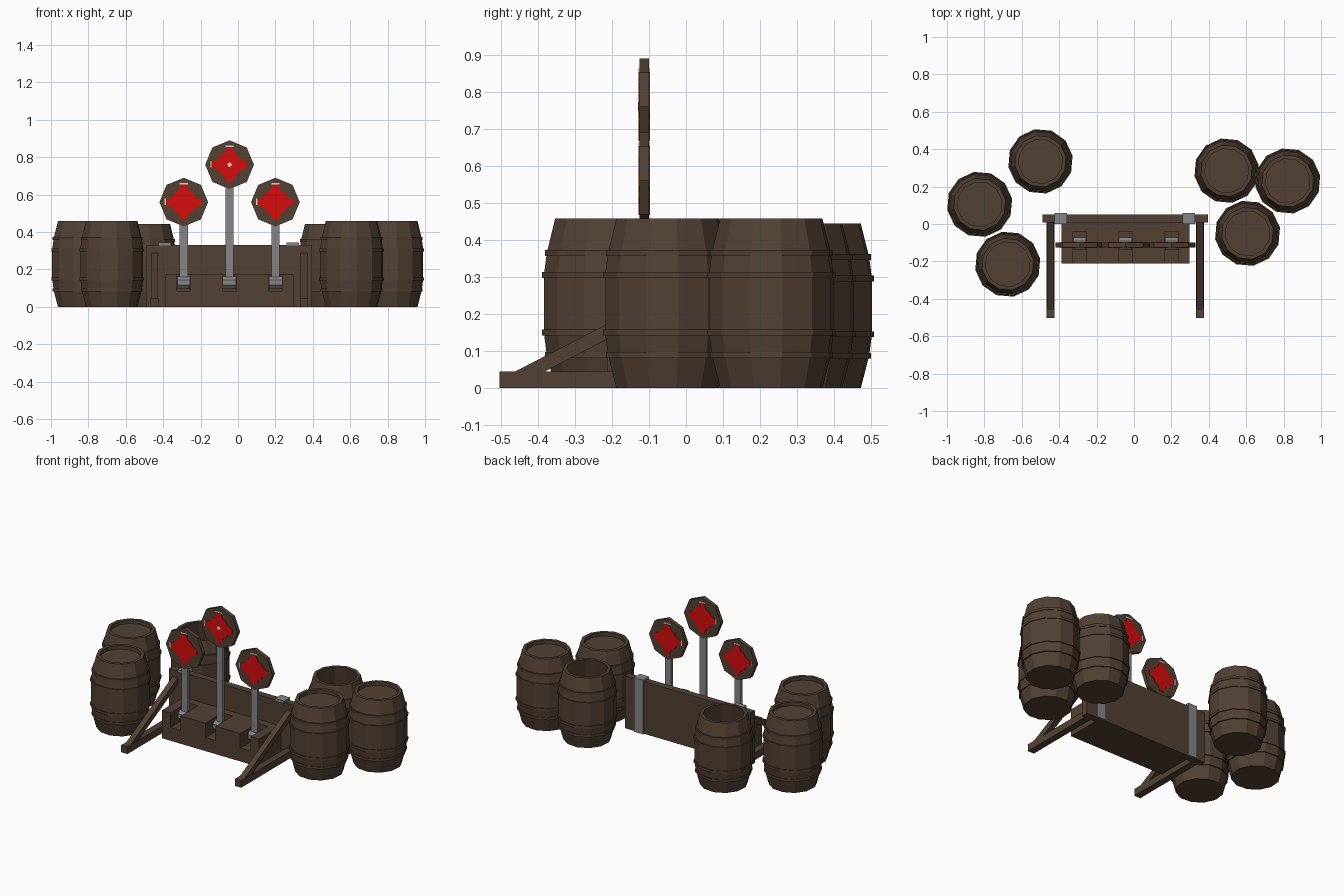
import bpy, bmesh, math
from mathutils import Matrix

cube = bpy.data.objects.get("Cube")
if cube:
    bpy.data.objects.remove(cube, do_unlink=True)


def material(name, rgb):
    m = bpy.data.materials.new(name)
    m.use_nodes = True
    m.diffuse_color = (*rgb, 1)
    m.node_tree.nodes["Principled BSDF"].inputs["Base Color"].default_value = (*rgb, 1)
    return m


wood = material("brown wood", (0.085, 0.053, 0.034))
metal = material("grey metal", (0.24, 0.24, 0.25))
red = material("red paint", (0.66, 0.004, 0.004))
white = material("white paint", (0.7, 0.7, 0.66))


def finish(name, bm, mat):
    bmesh.ops.recalc_face_normals(bm, faces=bm.faces)
    mesh = bpy.data.meshes.new(name)
    bm.to_mesh(mesh)
    bm.free()
    mesh.materials.append(mat)
    ob = bpy.data.objects.new(name, mesh)
    bpy.context.collection.objects.link(ob)
    return ob


def prism(name, pts, axis, a, b, mat):
    """Extrude a 2D outline (horizontal, z) along x or y from a to b."""
    bm = bmesh.new()
    rings = []
    for t in (a, b):
        rings.append([bm.verts.new((t, u, v) if axis == "x" else (u, t, v)) for u, v in pts])
    for ring in rings:
        bm.faces.new(ring)
    n = len(pts)
    for i in range(n):
        j = (i + 1) % n
        bm.faces.new((rings[0][i], rings[0][j], rings[1][j], rings[1][i]))
    return finish(name, bm, mat)


def box(name, x0, x1, y0, y1, z0, z1, mat):
    return prism(name, [(x0, z0), (x1, z0), (x1, z1), (x0, z1)], "y", y0, y1, mat)


def circle(cx, cz, r, n, turn=0.0):
    return [(cx + r * math.cos(math.tau * i / n + turn),
             cz + r * math.sin(math.tau * i / n + turn)) for i in range(n)]


# Barrels: staves turned from a profile, with four hoops
STAVES = 12
OUTER = [(0.14, 0), (0.163, 0.09), (0.171, 0.15), (0.171, 0.305), (0.163, 0.365), (0.14, 0.458)]
LIDDED = [(0.12, 0.458), (0.12, 0.435)]
OPEN = [(0.12, 0.458), (0.15, 0.3), (0.15, 0.15), (0.12, 0.03)]


def lathe(bm, profile, caps):
    rings = [[bm.verts.new((x, y, z)) for x, y in circle(0, 0, r, STAVES, math.radians(10))]
             for r, z in profile]
    if not caps:
        rings.append(rings[0])
    for lo, hi in zip(rings, rings[1:]):
        for i in range(STAVES):
            j = (i + 1) % STAVES
            bm.faces.new((lo[i], lo[j], hi[j], hi[i]))
    if caps:
        bm.faces.new(rings[0])
        bm.faces.new(rings[-1])


def barrel(name, x, y, is_open):
    place = Matrix.Translation((x, y, 0))
    if is_open:
        place = place @ Matrix.Diagonal((0.99, 0.99, 0.97, 1))
    bm = bmesh.new()
    lathe(bm, OUTER + (OPEN if is_open else LIDDED), True)
    bm.transform(place)
    finish(name, bm, wood)
    bm = bmesh.new()
    for r, z in OUTER[1:5]:
        lathe(bm, [(r - 0.01, z - 0.008), (r + 0.005, z - 0.008),
                   (r + 0.005, z + 0.008), (r - 0.01, z + 0.008)], False)
    bm.transform(place)
    finish(name + "_hoops", bm, wood)


barrel("right_back_barrel", -0.5, 0.335, True)
barrel("right_outer_barrel", -0.825, 0.105, False)
barrel("right_front_barrel", -0.675, -0.215, False)
barrel("left_back_barrel", 0.495, 0.285, True)
barrel("left_outer_barrel", 0.822, 0.23, False)
barrel("left_front_barrel", 0.607, -0.05, False)

# Back board with metal straps
box("back_board", -0.49, 0.395, 0.007, 0.05, 0, 0.332, wood)
for side, x in (("right", -0.392), ("left", 0.292)):
    prism(side + "_strap",
          [(0.05, 0), (0.06, 0), (0.06, 0.345), (0, 0.345), (0, 0.328), (0.007, 0.328),
           (0.007, 0.333), (0.05, 0.333)], "x", x - 0.033, x + 0.033, metal)

# Slotted base box
TARGETS = (("right", -0.29, 0.56), ("middle", -0.045, 0.76), ("left", 0.2, 0.56))
outline = [(-0.387, 0), (-0.387, 0.177)]
for _, x, _ in TARGETS:
    outline += [(x - 0.036, 0.177), (x - 0.036, 0.085), (x + 0.036, 0.085), (x + 0.036, 0.177)]
outline += [(0.297, 0.177), (0.297, 0)]
prism("base_box_front", outline, "y", -0.212, -0.04, wood)
box("base_box_back", -0.387, 0.297, -0.04, 0.007, 0, 0.177, wood)

# Feet and diagonal braces
for side, x in (("right", -0.447), ("left", 0.353)):
    box(side + "_foot", x - 0.022, x + 0.022, -0.503, 0.007, 0, 0.045, wood)
    prism(side + "_brace", [(-0.465, 0.043), (-0.385, 0.043), (0.007, 0.245), (0.007, 0.287)],
          "x", x - 0.018, x + 0.018, wood)

# Targets on hinged posts, painted on both sides
for name, x, z in TARGETS:
    prism(name + "_hinge", circle(-0.105, 0.13, 0.036, 8, math.pi / 8), "x",
          x - 0.034, x + 0.034, metal)
    box(name + "_post", x - 0.022, x + 0.022, -0.122, -0.104, 0.13, z - 0.1, metal)
    prism(name + "_target", circle(x, z, 0.13, 8), "y", -0.125, -0.1, wood)
    star = []
    for q in range(4):
        c, s = math.cos(q * math.pi / 2), math.sin(q * math.pi / 2)
        for u, v in ((0.093, -0.014), (0.093, 0.014), (0.06, 0.03), (0.05, 0.05), (0.03, 0.06)):
            star.append((x + u * c - v * s, z + u * s + v * c))
    for side, y0, y1 in (("front", -0.128, -0.125), ("back", -0.1, -0.097)):
        prism(f"{name}_{side}_star", star, "y", y0, y1, red)
        box(f"{name}_{side}_top_fleck", x - 0.022, x + 0.022, y0, y1, z + 0.095, z + 0.103, white)
        box(f"{name}_{side}_side_fleck", x - 0.103, x - 0.096, y0, y1, z - 0.015, z + 0.02, white)
    if name == "middle":
        prism("middle_centre_spot", circle(x, z, 0.012, 8), "y", -0.13, -0.128, white)
